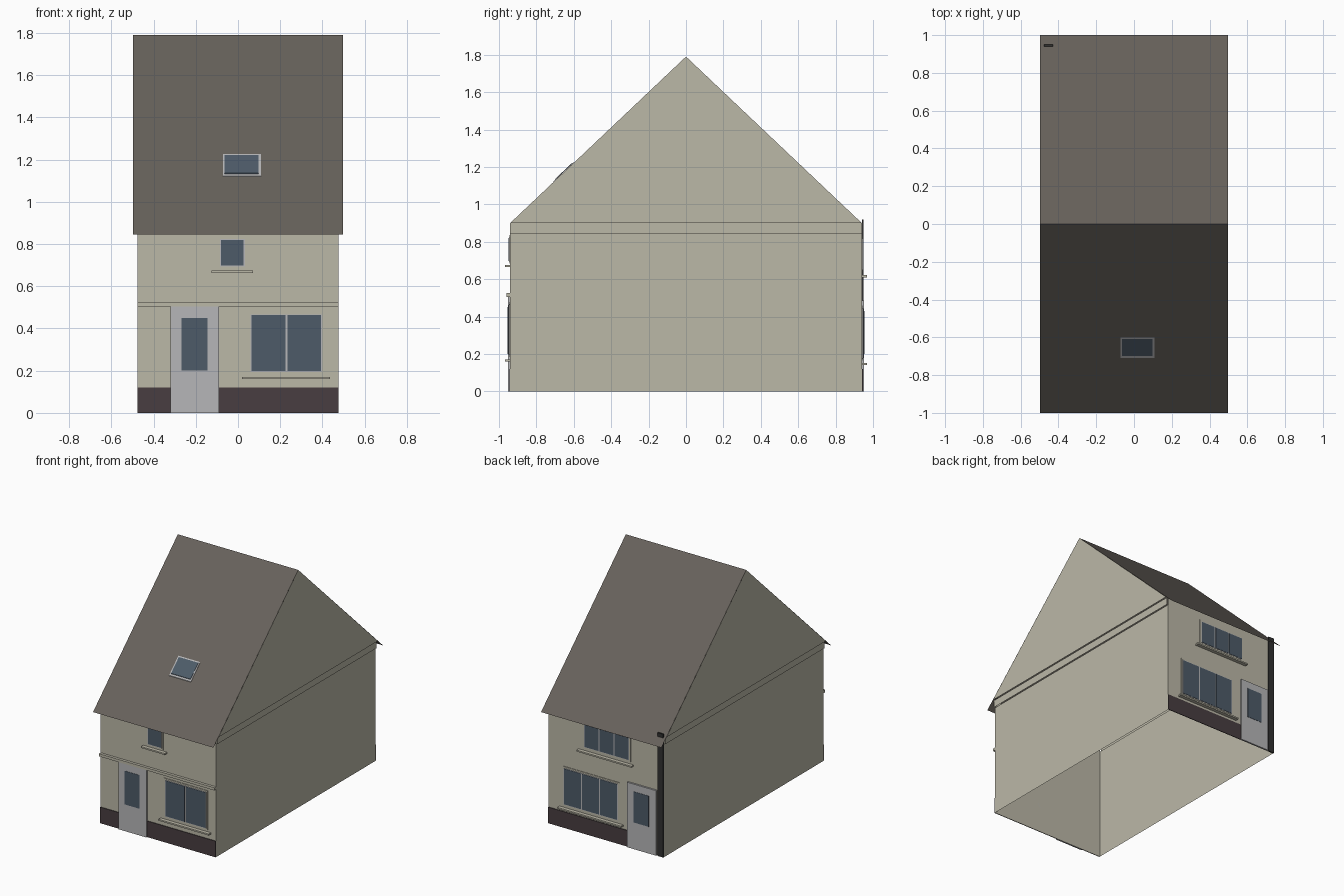
import bpy, math

if "Cube" in bpy.data.objects:
    bpy.data.objects.remove(bpy.data.objects["Cube"])


def mat(name, r, g, b):
    m = bpy.data.materials.new(name)
    m.diffuse_color = (r, g, b, 1)
    m.use_nodes = True
    m.node_tree.nodes["Principled BSDF"].inputs["Base Color"].default_value = m.diffuse_color
    return m


WALL = mat("render_beige", 0.50, 0.48, 0.39)
ROOF = mat("roof_tile", 0.135, 0.12, 0.105)
DARK = mat("plinth_dark", 0.065, 0.048, 0.052)
GLASS = mat("glass", 0.075, 0.105, 0.14)
GREY = mat("light_grey", 0.47, 0.47, 0.48)
PIPE = mat("pipe_black", 0.03, 0.03, 0.03)

HW, HD = 0.477, 0.94          # wall half width and half depth
RX, RIDGE, SLOPE = 0.497, 1.79, 0.945
WALL_TOP = 0.845


def mesh(name, verts, faces, m):
    me = bpy.data.meshes.new(name)
    me.from_pydata(verts, [], faces)
    me.materials.append(m)
    ob = bpy.data.objects.new(name, me)
    bpy.context.collection.objects.link(ob)
    return ob


def sheet(name, verts, m):
    return mesh(name, verts, [tuple(range(len(verts)))], m)


def box(name, x0, x1, z0, z1, side, depth, m):
    """Flat block standing out from the front (-1) or back (1) wall."""
    ya, yb = sorted((side * HD, side * (HD + depth)))
    v = [(x, y, z) for z in (z0, z1) for y in (ya, yb) for x in (x0, x1)]
    f = [(0, 2, 3, 1), (4, 5, 7, 6), (0, 1, 5, 4), (2, 6, 7, 3), (0, 4, 6, 2), (1, 3, 7, 5)]
    return mesh(name, v, f, m)


def window(name, x0, x1, z0, z1, side, panes, sill_x0, sill_x1, sill_z):
    """Surround, grey frame, glass panes and sill."""
    box(name + "_surround", x0, x1, z0, z1, side, 0.004, WALL)
    a, b = x0 + 0.011, x1 - 0.011
    box(name + "_frame", a, b, z0 + 0.009, z1 - 0.011, side, 0.006, GREY)
    bar = 0.01
    w = (b - a - bar * panes) / panes
    for i in range(panes):
        p = a + bar / 2 + i * (w + bar)
        box(f"{name}_pane_{i + 1}", p, p + w, z0 + 0.013, z1 - 0.015, side, 0.008, GLASS)
    box(name + "_sill", sill_x0, sill_x1, sill_z, sill_z + 0.011, side, 0.027, WALL)


def roof_z(y):
    return RIDGE - SLOPE * abs(y)


# Walls, open underneath; roof sheets; gables set out on the roof verge
for s, n in ((-1, "front"), (1, "back")):
    sheet(n + "_wall", [(-HW * s, s * HD, 0), (HW * s, s * HD, 0),
                        (HW * s, s * HD, 0.9), (-HW * s, s * HD, 0.9)][::-s], WALL)
    sheet(n + "_roof", [(-RX, s, roof_z(1)), (RX, s, roof_z(1)),
                        (RX, 0, RIDGE), (-RX, 0, RIDGE)][::-s], ROOF)
for s, n in ((-1, "left"), (1, "right")):
    x = s * HW
    sheet(n + "_wall", [(x, -HD, 0), (x, HD, 0), (x, HD, WALL_TOP), (x, -HD, WALL_TOP)][::s], WALL)
    x = s * (HW + RX) / 2
    sheet(n + "_wall_plate", [(x, -HD, WALL_TOP), (x, HD, WALL_TOP),
                              (x, HD, 0.9), (x, -HD, 0.9)][::s], WALL)
    x = s * RX
    sheet(n + "_gable", [(x, -HD, 0.9), (x, HD, 0.9), (x, 0, RIDGE)][::s], WALL)

# Front: plinth either side of the door, door, cornice, windows
box("front_plinth_left", -HW, -0.32, 0, 0.12, -1, 0.005, DARK)
box("front_plinth_right", -0.09, HW, 0, 0.12, -1, 0.005, DARK)
box("front_door", -0.32, -0.09, 0, 0.505, -1, 0.013, GREY)
box("front_door_glass", -0.268, -0.145, 0.20, 0.45, -1, 0.015, GLASS)
box("front_cornice", -HW, HW, 0.505, 0.525, -1, 0.02, WALL)
window("front_large_window", 0.048, 0.41, 0.185, 0.478, -1, 2, 0.02, 0.435, 0.16)
window("front_small_window", -0.097, 0.043, 0.685, 0.835, -1, 1, -0.125, 0.072, 0.664)

# Back: plinth, door, downpipe, windows
box("back_plinth", -0.18, HW, 0, 0.12, 1, 0.005, DARK)
box("back_door", -0.42, -0.18, 0, 0.485, 1, 0.013, GREY)
box("back_door_glass", -0.36, -0.235, 0.20, 0.43, 1, 0.015, GLASS)
box("back_downpipe", -HW, -0.43, 0, 0.92, 1, 0.01, PIPE)
window("back_large_window", -0.11, 0.36, 0.165, 0.458, 1, 3, -0.14, 0.385, 0.14)
window("back_upper_window", -0.203, 0.19, 0.638, 0.83, 1, 3, -0.225, 0.228, 0.61)

# Skylight lying on the front slope
for name, x0, x1, y0, y1, lift, m in (
        ("skylight_frame", -0.072, 0.108, -0.71, -0.60, 0.004, GREY),
        ("skylight_glass", -0.063, 0.098, -0.70, -0.608, 0.007, GLASS)):
    v = [(x, y, roof_z(y) + h) for h in (0, lift) for y in (y0, y1) for x in (x0, x1)]
    mesh(name, v, [(4, 5, 7, 6), (0, 1, 5, 4), (2, 6, 7, 3), (0, 4, 6, 2), (1, 3, 7, 5)], m)
